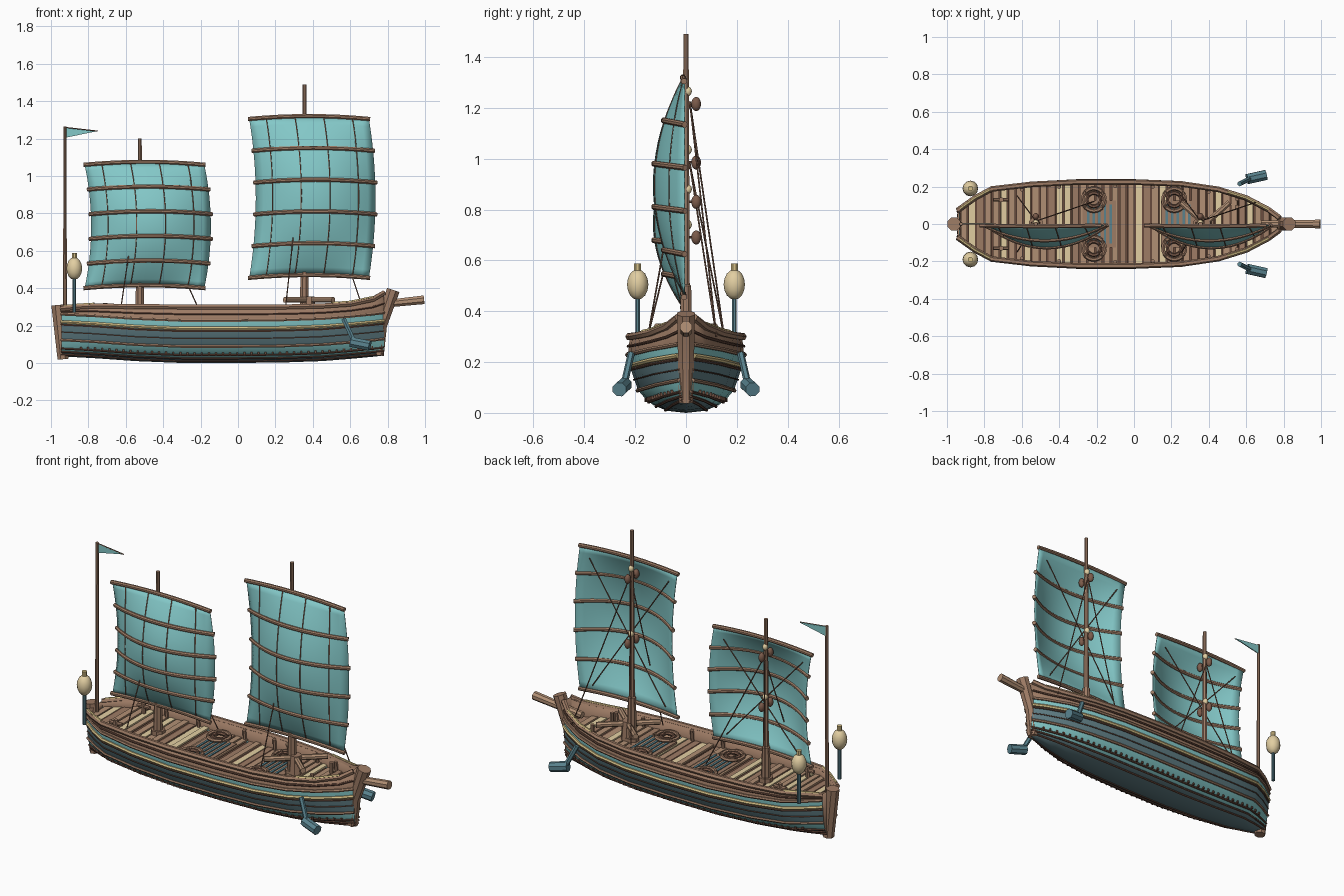
import bpy, bmesh, math
from mathutils import Vector, Matrix

if "Cube" in bpy.data.objects:
    bpy.data.objects.remove(bpy.data.objects["Cube"])


def material(name, rgb):
    m = bpy.data.materials.new(name)
    m.use_nodes = True
    m.diffuse_color = (*rgb, 1)
    m.node_tree.nodes["Principled BSDF"].inputs["Base Color"].default_value = (*rgb, 1)
    return m


TEAL = material("teal", (0.23, 0.58, 0.58))
SLATE = material("slate blue", (0.1, 0.225, 0.27))
GREY = material("grey slate", (0.115, 0.205, 0.23))
WOOD = material("warm wood", (0.34, 0.2, 0.13))
TAN = material("tan wood", (0.44, 0.275, 0.175))
DARK = material("dark wood", (0.14, 0.07, 0.047))
ROPE = material("rope brown", (0.2, 0.105, 0.07))
CREAM = material("cream", (0.76, 0.62, 0.36))
GOLD = material("pale gold", (0.66, 0.52, 0.24))


def finish(name, bm, mats, smooth=True, thick=0):
    bmesh.ops.recalc_face_normals(bm, faces=bm.faces)
    me = bpy.data.meshes.new(name)
    bm.to_mesh(me)
    bm.free()
    for m in mats:
        me.materials.append(m)
    ob = bpy.data.objects.new(name, me)
    bpy.context.collection.objects.link(ob)
    if thick:
        mod = ob.modifiers.new("thickness", "SOLIDIFY")
        mod.thickness, mod.offset = thick, -1
    if smooth:
        bpy.ops.object.select_all(action="DESELECT")
        ob.select_set(True)
        bpy.context.view_layer.objects.active = ob
        bpy.ops.object.shade_smooth_by_angle(angle=math.radians(40))
    return ob


def tube(name, pts, r, mat, sides=8):
    """Sweep a round section along a path; r is one radius or one per point."""
    pts = [Vector(p) for p in pts]
    radii = r if isinstance(r, (list, tuple)) else [r] * len(pts)
    bm = bmesh.new()
    rings = []
    for i, p in enumerate(pts):
        t = (pts[min(i + 1, len(pts) - 1)] - pts[max(i - 1, 0)]).normalized()
        ref = Vector((0, 1, 0)) if abs(t.y) < 0.8 else Vector((0, 0, 1))
        a = t.cross(ref).normalized()
        b = t.cross(a)
        angles = [math.tau * (k + 0.5) / sides for k in range(sides)]
        rings.append([bm.verts.new(p + radii[i] * (a * math.cos(q) + b * math.sin(q))) for q in angles])
    for u, v in zip(rings, rings[1:]):
        for k in range(sides):
            bm.faces.new((u[k], u[k - 1], v[k - 1], v[k]))
    bm.faces.new(rings[0])
    bm.faces.new(rings[-1])
    return finish(name, bm, [mat])


def box(name, c, size, mat):
    bm = bmesh.new()
    bmesh.ops.create_cube(bm, size=1, matrix=Matrix.Translation(c) @ Matrix.Diagonal((*size, 1)))
    return finish(name, bm, [mat], False)


def ball(name, c, size, mat):
    bm = bmesh.new()
    bmesh.ops.create_uvsphere(bm, u_segments=12, v_segments=8, radius=1,
                              matrix=Matrix.Translation(c) @ Matrix.Diagonal((*size, 1)))
    return finish(name, bm, [mat])


def ring(name, c, major, minor, mat):
    pts = [(c[0] + major * math.cos(a), c[1] + major * math.sin(a), c[2])
           for a in (math.tau * i / 24 for i in range(25))]
    return tube(name, pts, minor, mat, 6)


def interp(table, x, col):
    for a, b in zip(table, table[1:]):
        if x <= b[0]:
            return a[col] + (b[col] - a[col]) * max(0, (x - a[0]) / (b[0] - a[0]))
    return table[-1][col]


# Hull stations: x, half width, lift, top height
STATIONS = [(-0.945, .07, .035, .29), (-0.85, .14, .03, .3), (-0.76, .19, .025, .305),
            (-0.55, .215, .01, .302), (-0.3, .228, 0, .3), (0, .228, 0, .3), (.25, .218, .003, .3),
            (.45, .188, .01, .305), (.6, .14, .022, .315), (.72, .075, .033, .34), (.78, .03, .04, .375)]
# Hull section: height, width fraction
SECTION = [(0, 0), (.008, .32), (.03, .56), (.05, .68), (.09, .83), (.17, .95), (.225, 1), (.3, .97)]
SHEER, TOP = .225, .3


def hull_point(x, z, side=1, out=0):
    w, lift, top = (interp(STATIONS, x, c) for c in (1, 2, 3))
    h = z + lift
    if z > SHEER:
        h = SHEER + lift + (top - SHEER - lift) * (z - SHEER) / (TOP - SHEER)
    return (x, side * (w * interp(SECTION, z, 1) + out), h)


# Hull shell, painted in bands by height
bm = bmesh.new()
levels = [(-1, s[0]) for s in reversed(SECTION[1:])] + [(1, s[0]) for s in SECTION]
grid = [[bm.verts.new(hull_point(s[0], z, side)) for side, z in levels] for s in STATIONS]
for a, b in zip(grid, grid[1:]):
    for k in range(len(levels) - 1):
        f = bm.faces.new((a[k], a[k + 1], b[k + 1], b[k]))
        mid = (levels[k][1] + levels[k + 1][1]) / 2
        f.material_index = 2 if mid > SHEER else 0 if mid > .17 or .03 < mid < .09 else 1
for end in (grid[0], grid[-1]):
    bm.faces.new(end).material_index = 2
finish("hull", bm, [TEAL, GREY, WOOD], True, .012)

# Strakes and rails along both sides
xs = [s[0] for s in STATIONS]
for side in (-1, 1):
    for name, z, r, mat in (("top_rail", .3, .015, WOOD), ("bulwark_strake", .262, .006, DARK),
                            ("sheer_strake", .228, .009, WOOD), ("gold_strake", .185, .01, GOLD),
                            ("lower_trim", .17, .006, DARK), ("side_seam", .13, .003, DARK),
                            ("bilge_strake", .088, .008, WOOD), ("keel_strake", .042, .006, DARK),
                            ("bottom_strake", .025, .006, DARK), ("garboard_strake", .01, .006, DARK)):
        tube(name, [hull_point(x, z, side, .003) for x in xs], r, mat, 6)
    # Pale capping on the angled ends of the rail
    for ends in ((-.93, -.85, -.77), (.5, .6, .72)):
        tube("rail_capping", [Vector(hull_point(x, .3, side, .004)) + Vector((0, 0, .011)) for x in ends],
             .008, GOLD, 6)
    for i in range(42):
        box("bilge_stud", hull_point(-.84 + i * .038, .05, side, .002), (.01, .014, .014), DARK)
    for x in (-.6, -.4, -.1, .1, .4, .55):
        p, q = hull_point(x, .225, side, -.02), hull_point(x, .295, side, -.02)
        tube("bulwark_frame", [p, q], .01, WOOD, 6)

# Deck: dark base with crosswise planks
PALE = (1, 5, 8, 12, 13, 22, 25, 32, 36)
edges = [-.93 + i * .0425 for i in range(41)]
for i, (a, b) in enumerate(zip(edges, edges[1:])):
    plank = CREAM if i in PALE else (TAN, TAN, WOOD)[i % 3]
    for name, gap, drop, mat in (("deck_base", 0, .012, DARK), ("deck_plank", .005, 0, plank)):
        bm = bmesh.new()
        vs = []
        for x in (a + gap, b - gap):
            half = interp(STATIONS, x, 1) - .012
            z = .23 + interp(STATIONS, x, 2) - drop
            vs += [bm.verts.new((x, -half, z)), bm.verts.new((x, half, z))]
        bm.faces.new((vs[0], vs[2], vs[3], vs[1]))
        finish(name, bm, [mat], False, .01)

# Hatch gratings and rope coils
for x in (-.185, .235):
    box("hatch_frame", (x, 0, .236), (.18, .25, .016), WOOD)
    for i in range(5):
        box("hatch_slat", (x - .06 + i * .03, 0, .243), (.013, .21, .012), SLATE)
for x in (-.215, .215):
    for y in (-.13, .13):
        ring("coil_outer", (x, y, .255), .06, .011, WOOD)
        ring("coil_inner", (x, y, .255), .036, .01, ROPE)

# Bow and stern posts, bowsprit
tube("stern_post", [(-.935, 0, .02), (-.963, 0, .31)], [.032, .038], WOOD)
tube("stem_post", [(.752, 0, .04), (.765, 0, .2), (.83, 0, .39)], [.03, .034, .038], WOOD)
tube("bowsprit", [(.68, 0, .305), (.995, 0, .338)], [.02, .025], TAN)

# Mooring bitts and capstan with crossed bars
for y in (-.13, .13):
    tube("stern_cleat", [(-.75, y, .3), (-.67, y, .3)], .011, WOOD)
    tube("stern_bitt", [(-.71, y, .24), (-.71, y, .32)], .013, WOOD)
    tube("bow_bitt", [(.55, y * .7, .24), (.55, y * .7, .32)], .012, WOOD)
tube("capstan_drum", [(.38, 0, .225), (.38, 0, .355)], [.042, .032], WOOD)
for s in (-1, 1):
    tube("capstan_bar", [(.25, -.115 * s, .337), (.51, .115 * s, .337)], .016, TAN)


def sail_point(cx, z0, z1, u, v):
    bulge = 4 * v * (1 - v)
    return (cx + .32 * u + .035 * bulge, -.008 - (.004 + .118 * bulge) * (1 - u * u),
            z0 + (z1 - z0) * v + .015 * (1 - u * u))


def rigged_mast(label, mx, top, base_top, z0, z1, blocks):
    # Mast with a thick foot
    tube(label + "_mast", [(mx, 0, .22), (mx, 0, base_top), (mx, 0, base_top + .005), (mx, 0, top)],
         [.028, .022, .016, .011], WOOD)
    tube(label + "_mast_collar", [(mx, 0, .22), (mx, 0, .265)], .04, WOOD)
    cx = mx + .025
    # Billowing sail
    bm = bmesh.new()
    rows = [[bm.verts.new(sail_point(cx, z0, z1, i / 8 - 1, j / 20)) for i in range(17)] for j in range(21)]
    for a, b in zip(rows, rows[1:]):
        for k in range(16):
            bm.faces.new((a[k], a[k + 1], b[k + 1], b[k]))
    finish(label + "_sail", bm, [TEAL], True, .004)
    # Battens and seams
    for j in range(6):
        tube(label + "_batten", [sail_point(cx, z0, z1, i / 6 * 1.02, j / 5) for i in range(-6, 7)], .012, WOOD)
    for u in (-.72, -.24, .24, .72):
        tube(label + "_seam", [sail_point(cx, z0, z1, u, j / 15) for j in range(16)], .0032, ROPE, 5)
    # Pulley blocks and rope lashings
    for z in blocks:
        for y in (-.04, .04):
            ball(label + "_block", (mx, y, z), (.017, .019, .028), ROPE)
        tube(label + "_block_tie", [(mx, -.04, z), (mx, .04, z)], .005, ROPE, 6)
        ball(label + "_lashing", (mx, .008, z + .05), (.015, .015, .019), CREAM)
    # Standing ropes and crossed braces
    for e in ((-.1, -.15, .3), (-.1, .15, .3), (.31, .12, .3)):
        tube(label + "_rope", [(mx, .015, z1 - .08), (mx + e[0], e[1], e[2])], .0035, ROPE, 5)
    for s in (-1, 1):
        tube(label + "_brace", [(cx + s * .26, -.008, z1 - .06), (cx - s * .24, -.008, z0 + .04)], .0035, ROPE, 5)


rigged_mast("fore", .355, 1.49, .5, .455, 1.305, (1.215, .83))
rigged_mast("aft", -.525, 1.2, .44, .4, 1.06, (.985, .69))

# Flagpole and pennant
tube("flagpole", [(-.925, 0, .25), (-.925, 0, 1.265)], [.011, .009], WOOD)
bm = bmesh.new()
bm.faces.new([bm.verts.new(p) for p in ((-.92, 0, 1.205), (-.75, 0, 1.24), (-.92, 0, 1.26))])
finish("pennant", bm, [TEAL], False, .006)
tube("pennant_cord", [(-.925, 0, 1.26), (-.75, 0, 1.24)], .003, ROPE, 5)

# Stern lanterns and bow anchors on both sides
for s in (-1, 1):
    x, y = -.875, .19 * s
    tube("lantern_post", [(x, y, .27), (x, y, .46)], .01, SLATE)
    ball("lantern", (x, y, .505), (.042, .042, .06), CREAM)
    tube("lantern_cap", [(x, y, .55), (x, y, .587)], .015, GOLD)
    tube("anchor_arm", [(.565, .215 * s, .235), (.625, .245 * s, .105)], .014, SLATE, 6)
    tube("anchor_head", [(.605, .24 * s, .112), (.705, .262 * s, .092)], .029, SLATE)
